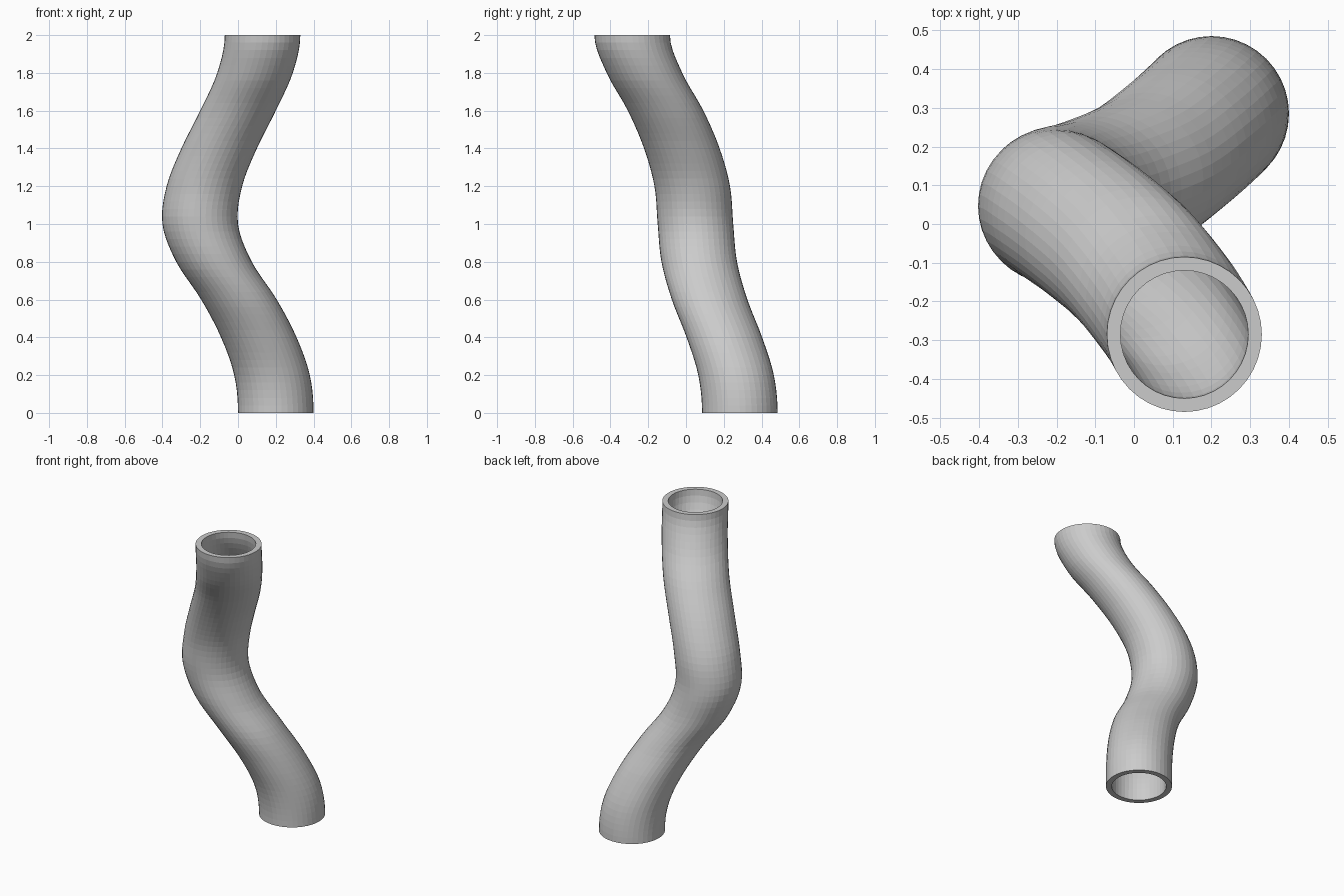
import bpy, bmesh, math
from mathutils import Vector

if "Cube" in bpy.data.objects:
    bpy.data.objects.remove(bpy.data.objects["Cube"])

SIDES, STEPS = 40, 5
OUTER, INNER = 0.2, 0.165

# centre of the pipe every 0.2 units of height
PATH = [(.2, .285), (.18, .265), (.11, .203), (.005, .125), (-.127, .07), (-.2, .05),
        (-.178, .033), (-.1, -.022), (0, -.108), (.09, -.22), (.13, -.285)]


def centre_line():
    """Smooth curve through the path points."""
    pts = [Vector((x, y, 0.2 * i)) for i, (x, y) in enumerate(PATH)]
    tan = [(pts[min(i + 1, 10)] - pts[max(i - 1, 0)]) / 2 for i in range(11)]
    tan[0] = tan[-1] = Vector((0, 0, 0.2))      # ends leave vertically
    out = []
    for i in range(10):
        for s in range(STEPS):
            t = s / STEPS
            p = (pts[i] * (2*t**3 - 3*t**2 + 1) + tan[i] * (t**3 - 2*t**2 + t)
                 + pts[i+1] * (3*t**2 - 2*t**3) + tan[i+1] * (t**3 - t**2))
            out.append(p)
    return out + [pts[-1]]


# bent pipe: level rings up the outside, then back down the inside
bm = bmesh.new()
line = centre_line()
rings = []
for c, r in [(c, OUTER) for c in line] + [(c, INNER) for c in reversed(line)]:
    rings.append([bm.verts.new(c + Vector((r * math.cos(a), r * math.sin(a), 0)))
                  for a in (2 * math.pi * k / SIDES for k in range(SIDES))])
for i, low in enumerate(rings):
    high = rings[(i + 1) % len(rings)]
    for k in range(SIDES):
        n = (k + 1) % SIDES
        bm.faces.new((low[k], low[n], high[n], high[k]))
bmesh.ops.recalc_face_normals(bm, faces=bm.faces)

mesh = bpy.data.meshes.new("bent_pipe")
bm.to_mesh(mesh)
bm.free()
grey = bpy.data.materials.new("plain grey")
grey.diffuse_color = (0.6, 0.6, 0.6, 1)
grey.use_nodes = True
grey.node_tree.nodes["Principled BSDF"].inputs["Base Color"].default_value = grey.diffuse_color
mesh.materials.append(grey)
bpy.context.collection.objects.link(bpy.data.objects.new("bent_pipe", mesh))
